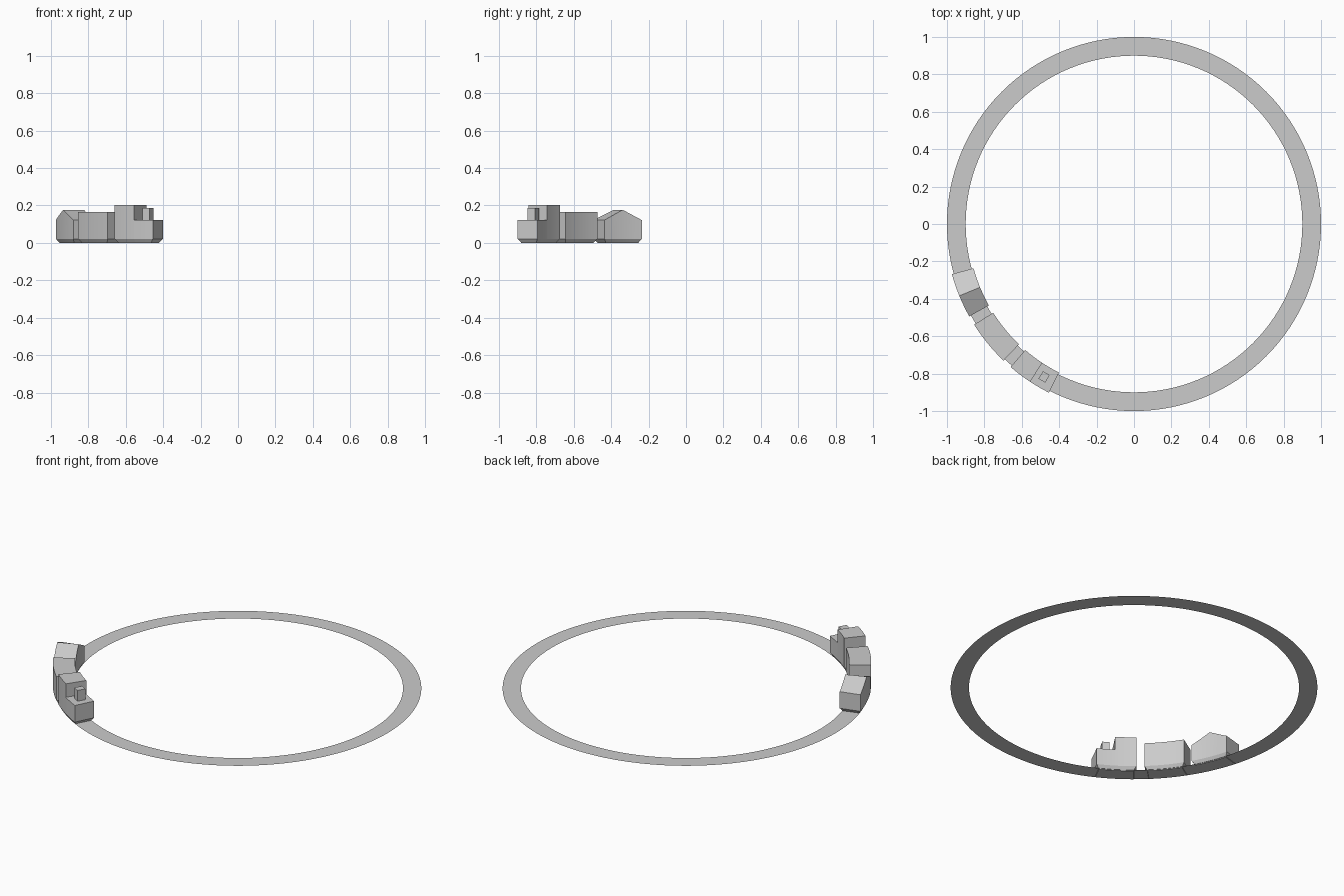
import bpy, bmesh
from math import radians, cos, sin, pi

if "Cube" in bpy.data.objects:
    bpy.data.objects.remove(bpy.data.objects["Cube"])

IN, OUT = 0.89, 1.01      # car radii
C, CZ = 0.015, 0.022      # bottom chamfer inset and height


def pt(r, a, z):
    return (r * cos(radians(a)), r * sin(radians(a)), z)


def make(name, bm):
    bmesh.ops.recalc_face_normals(bm, faces=bm.faces)
    me = bpy.data.meshes.new(name)
    bm.to_mesh(me)
    bm.free()
    ob = bpy.data.objects.new(name, me)
    bpy.context.collection.objects.link(ob)
    bpy.ops.object.select_all(action='DESELECT')
    ob.select_set(True)
    bpy.context.view_layer.objects.active = ob
    bpy.ops.object.shade_smooth_by_angle(angle=radians(20))
    return ob


def arc_solid(name, a0, a1, top, n=6, r0=IN, r1=OUT, z0=0.0, cut0=1.0, cut1=1.0, c=C, cz=CZ):
    """Solid swept round the track; top(t) is roof height along its length."""
    bm = bmesh.new()
    rings = []
    for i in range(n + 1):
        t = i / n
        a = a0 + (a1 - a0) * t
        b = min(max(a, a0 + cut0), a1 - cut1)   # bottom is pulled in at the ends
        z = top(t)
        sec = [pt(r0, a, z), pt(r0, a, z0 + cz), pt(r0 + c, b, z0),
               pt(r1 - c, b, z0), pt(r1, a, z0 + cz), pt(r1, a, z)]
        rings.append([bm.verts.new(p) for p in sec])
    for p, q in zip(rings, rings[1:]):
        for k in range(6):
            m = (k + 1) % 6
            bm.faces.new((p[k], p[m], q[m], q[k]))
    # end caps: wall and chamfer
    for r in (rings[0], rings[-1]):
        bm.faces.new((r[0], r[1], r[4], r[5]))
        bm.faces.new((r[1], r[2], r[3], r[4]))
    return make(name, bm)


# flat ring track, facing up
bm = bmesh.new()
N = 128
inner = [bm.verts.new(pt(0.9, 360 * i / N, 0.003)) for i in range(N)]
outer = [bm.verts.new(pt(1.0, 360 * i / N, 0.003)) for i in range(N)]
for i in range(N):
    j = (i + 1) % N
    bm.faces.new((inner[i], outer[i], outer[j], inner[j]))
track = make("ring_track", bm)
if track.data.polygons[0].normal.z < 0:
    track.data.flip_normals()

# locomotive: tall cab, low hood, square chimney
arc_solid("engine_cab", 229.2, 236.6, lambda t: 0.203, n=4, cut1=0)
arc_solid("engine_hood", 236.6, 243.2, lambda t: 0.122, n=3, cut0=0)
arc_solid("chimney", 238.3, 240.8, lambda t: 0.187, n=1, r0=0.925, r1=0.972,
          z0=0.118, cut0=0, cut1=0, c=0, cz=0.004)

# middle box wagon
arc_solid("box_wagon", 212.2, 226.3, lambda t: 0.165)

# rear wagon with a pitched roof
arc_solid("pitched_wagon", 195.4, 209.3, lambda t: 0.177 - 0.055 * abs(2 * t - 1))
